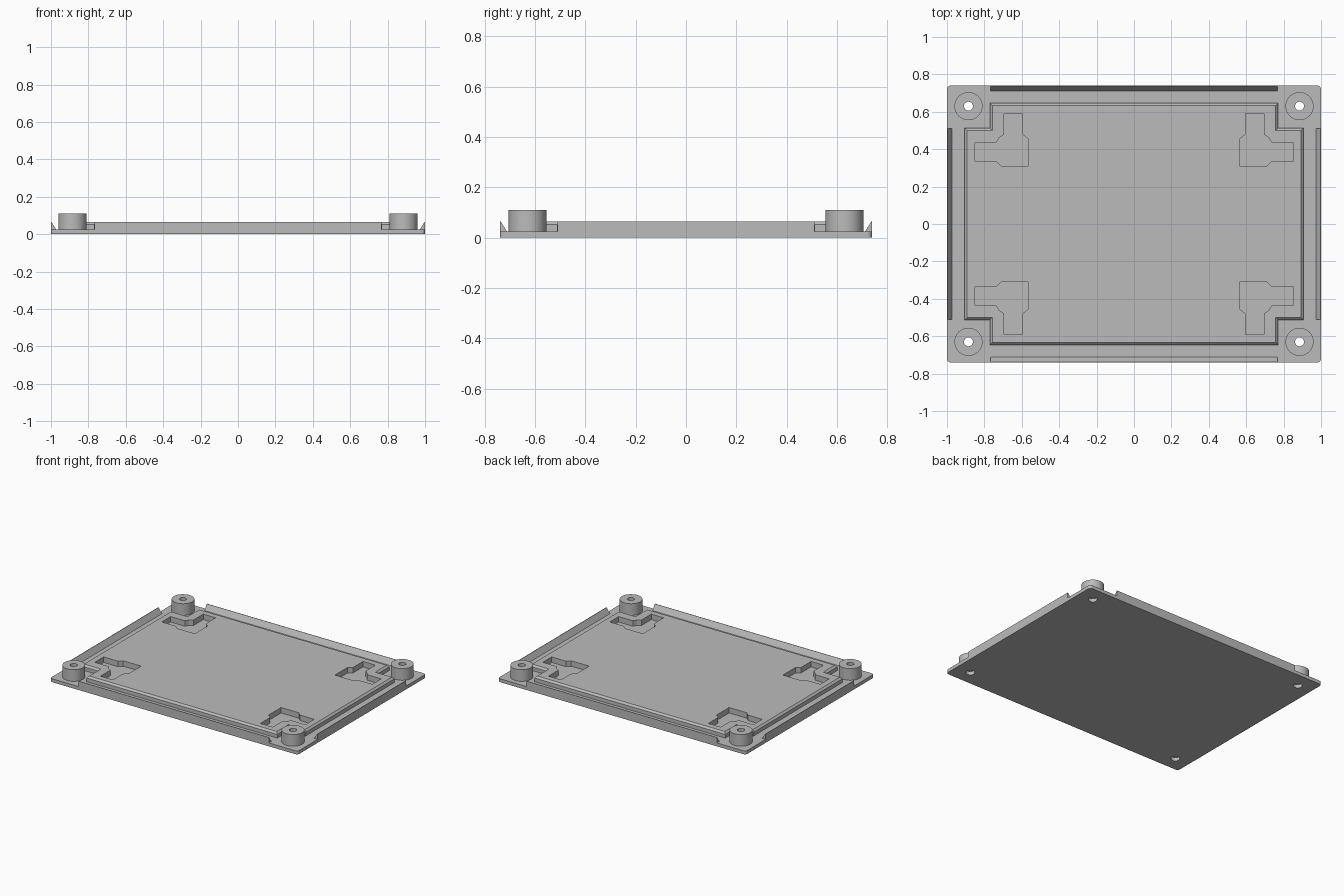
import bpy
import bmesh
import math

if "Cube" in bpy.data.objects:
    bpy.data.objects.remove(bpy.data.objects["Cube"])

grey = bpy.data.materials.new("plain_grey")
grey.use_nodes = True
COLOUR = (0.5, 0.5, 0.5, 1)
grey.diffuse_color = COLOUR
grey.node_tree.nodes["Principled BSDF"].inputs["Base Color"].default_value = COLOUR

CORNERS = [(sx, sy) for sx in (-1, 1) for sy in (-1, 1)]
HALF_X, HALF_Y = 1.0, 0.74
BASE_TOP, RIM_TOP = 0.025, 0.065
HOLE_X, HOLE_Y = 0.885, 0.63


def loft(name, rings):
    """Solid skinned through matching rings of 3D points."""
    bm = bmesh.new()
    loops = [[bm.verts.new(p) for p in ring] for ring in rings]
    n = len(loops[0])
    bm.faces.new(loops[0])
    bm.faces.new(loops[-1])
    for a, b in zip(loops, loops[1:]):
        for i in range(n):
            j = (i + 1) % n
            bm.faces.new((a[i], a[j], b[j], b[i]))
    bmesh.ops.recalc_face_normals(bm, faces=bm.faces)
    mesh = bpy.data.meshes.new(name)
    bm.to_mesh(mesh)
    bm.free()
    mesh.materials.append(grey)
    obj = bpy.data.objects.new(name, mesh)
    bpy.context.collection.objects.link(obj)
    return obj


def prism(name, outline, low, high):
    return loft(name, [[(x, y, z) for x, y in outline] for z in (low, high)])


def circle(cx, cy, r, n=48):
    return [(cx + r * math.cos(math.tau * i / n), cy + r * math.sin(math.tau * i / n))
            for i in range(n)]


def select_only(obj):
    bpy.ops.object.select_all(action='DESELECT')
    obj.select_set(True)
    bpy.context.view_layer.objects.active = obj


def carve(target, cutter):
    mod = target.modifiers.new("cut", 'BOOLEAN')
    mod.operation, mod.solver, mod.object = 'DIFFERENCE', 'EXACT', cutter
    select_only(target)
    bpy.ops.object.modifier_apply(modifier=mod.name)
    bpy.data.objects.remove(cutter)


# Base plate with small rounded corners
r = 0.02
base_outline = []
for k, (sx, sy) in enumerate([(1, 1), (-1, 1), (-1, -1), (1, -1)]):
    for i in range(7):
        a = math.pi / 2 * (k + i / 6)
        base_outline.append((sx * (HALF_X - r) + r * math.cos(a),
                             sy * (HALF_Y - r) + r * math.sin(a)))
base = prism("base_plate", base_outline, 0, BASE_TOP)


# Raised panel with notched corners and a chamfered top edge
def panel_outline(inset, z):
    wide, deep, nx, ny = (v - inset for v in (0.905, 0.647, 0.77, 0.513))
    quarter = [(wide, ny), (nx, ny), (nx, deep)]
    pts = []
    for sx, sy in [(1, 1), (-1, 1), (-1, -1), (1, -1)]:
        part = quarter if sx * sy > 0 else quarter[::-1]
        pts += [(sx * x, sy * y, z) for x, y in part]
    return pts


panel = loft("raised_panel", [panel_outline(0, BASE_TOP),
                              panel_outline(0, 0.052),
                              panel_outline(0.013, RIM_TOP)])

# Corner pockets in the panel
POCKET = [(0.565, 0.31), (0.71, 0.31), (0.735, 0.335), (0.85, 0.335),
          (0.85, 0.437), (0.735, 0.437), (0.72, 0.462), (0.695, 0.478),
          (0.695, 0.592), (0.595, 0.592), (0.595, 0.478), (0.565, 0.455)]
for sx, sy in CORNERS:
    carve(panel, prism("pocket_cutter", [(sx * x, sy * y) for x, y in POCKET], 0, 0.2))

# Hollow screw bosses and the screw holes through the base
for sx, sy in CORNERS:
    cx, cy = sx * HOLE_X, sy * HOLE_Y
    side = ("left" if sx > 0 else "right") + ("_back" if sy > 0 else "_front")
    boss = prism("boss_" + side, circle(cx, cy, 0.075), BASE_TOP, 0.11)
    carve(boss, prism("bore_cutter", circle(cx, cy, 0.024), -0.1, 0.2))
    carve(base, prism("hole_cutter", circle(cx, cy, 0.03), -0.1, 0.2))
    select_only(boss)
    bpy.ops.object.shade_smooth_by_angle(angle=math.radians(30))

# Wedge-shaped rim walls along the four edges
WEDGE = [(0, BASE_TOP), (0, RIM_TOP), (-0.003, RIM_TOP), (-0.028, BASE_TOP)]
for s, label in ((1, "left"), (-1, "right")):
    loft("rim_" + label, [[(s * (HALF_X + d), y, z) for d, z in WEDGE]
                          for y in (-0.51, 0.51)])
for s, label in ((1, "back"), (-1, "front")):
    loft("rim_" + label, [[(x, s * (HALF_Y + d), z) for d, z in WEDGE]
                          for x in (-0.768, 0.768)])
